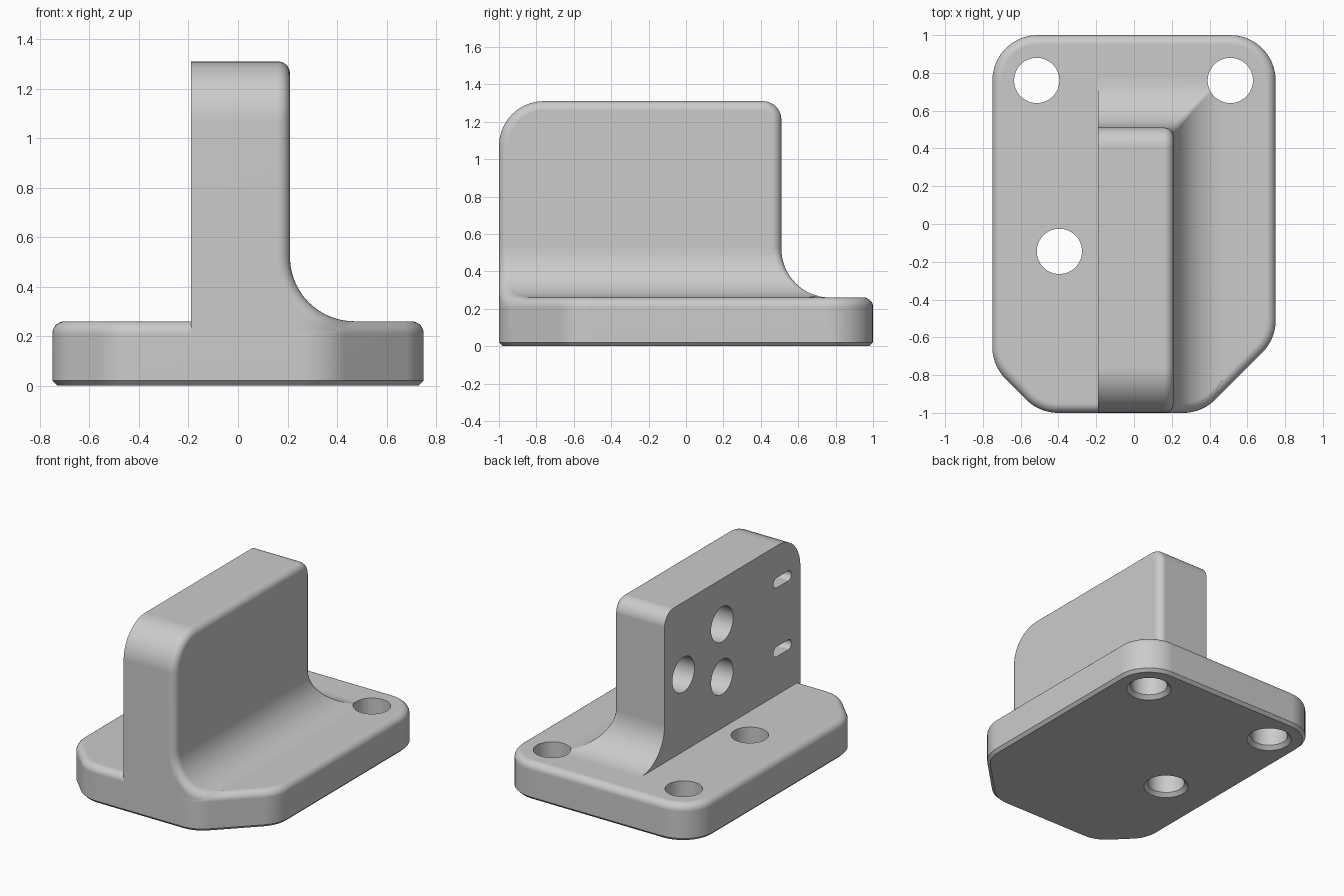
import bpy, bmesh
from math import sin, cos, pi, sqrt, atan2, copysign
from mathutils import Vector

cube = bpy.data.objects.get("Cube")
if cube:
    bpy.data.objects.remove(cube, do_unlink=True)

grey = bpy.data.materials.new("light_grey")
grey.use_nodes = True
GREY = (0.6, 0.6, 0.6, 1)
grey.diffuse_color = GREY
grey.node_tree.nodes["Principled BSDF"].inputs["Base Color"].default_value = GREY

# Shared dimensions
EDGE = 0.05                        # rounded edge radius
CORNER = 0.24                      # plan corner radius
FLARE = 0.26                       # fillet radius at the foot of the wall
LEFT, RIGHT = -0.19, 0.21          # wall thickness in x
FRONT, BACK = -1.0, 0.51           # wall length in y
BASE_TOP = 0.26
FOOT = BASE_TOP + FLARE            # height where the fillet meets the wall
TOP = 1.31
STEPS = 7
QUARTER = [pi / 2 * i / STEPS for i in range(STEPS + 1)]


def loft(name, rings):
    """Closed solid through rings of equal point count."""
    bm = bmesh.new()
    loops = [[bm.verts.new(p) for p in ring] for ring in rings]
    n = len(loops[0])
    for a, b in zip(loops, loops[1:]):
        for i in range(n):
            j = (i + 1) % n
            bm.faces.new((a[i], a[j], b[j], b[i]))
    bm.faces.new(loops[0])
    bm.faces.new(loops[-1])
    bmesh.ops.remove_doubles(bm, verts=bm.verts, dist=1e-5)
    bmesh.ops.recalc_face_normals(bm, faces=bm.faces)
    mesh = bpy.data.meshes.new(name)
    bm.to_mesh(mesh)
    bm.free()
    mesh.materials.append(grey)
    obj = bpy.data.objects.new(name, mesh)
    bpy.context.collection.objects.link(obj)
    return obj


def arc(cx, cy, r, start, end, steps=10):
    angles = [start + (end - start) * i / steps for i in range(steps + 1)]
    return [(cx + r * cos(a), cy + r * sin(a)) for a in angles]


def rounded(poly, inset):
    """Counter-clockwise polygon with rounded corners, moved inward."""
    out = []
    for i, p in enumerate(poly):
        v, prev, nxt = Vector(p), Vector(poly[i - 1]), Vector(poly[(i + 1) % len(poly)])
        d1, d2 = (v - prev).normalized(), (nxt - v).normalized()
        n1, n2 = Vector((d1.y, -d1.x)), Vector((d2.y, -d2.x))
        c = v - (n1 + n2) * (CORNER / (1 + n1.dot(n2)))
        a1, a2 = atan2(n1.y, n1.x), atan2(n2.y, n2.x)
        if a2 < a1:
            a2 += 2 * pi
        out += arc(c.x, c.y, CORNER - inset, a1, a2)
    return out


# Base plate: chamfered below, rounded above
outline = [(0.75, -0.61), (0.75, 1), (-0.75, 1), (-0.75, -0.75), (-0.5, -1), (0.36, -1)]
levels = [(0, 0.02), (0.02, 0)]
levels += [(BASE_TOP - EDGE + EDGE * sin(a), EDGE * (1 - cos(a))) for a in QUARTER]
base = loft("base_plate", [[(x, y, z) for x, y in rounded(outline, t)] for z, t in levels])

# Upright wall: side profile, shrinking over the rounded right edge


def wall_profile(t):
    pts = [(FRONT + t, FOOT)]
    pts += arc(FRONT + CORNER, TOP - CORNER, CORNER - t, pi, pi / 2)
    pts += arc(BACK - 0.1, TOP - 0.1, 0.1 - t, pi / 2, 0)
    return pts + [(BACK - t, FOOT)]


slices = [(LEFT, 0)]
slices += [(RIGHT - EDGE * (1 - sin(a)), EDGE * (1 - cos(a))) for a in QUARTER]
wall = loft("upright_wall", [[(x, y, z) for y, z in wall_profile(t)] for x, t in slices])

# Flared foot of the wall: stacked horizontal slices


def flare_x(z, e):
    """Right surface at height z, sunk inward by e."""
    return RIGHT + FLARE - sqrt(max(0, (FLARE + e) ** 2 - (FOOT - z) ** 2))


def front_y(x, t):
    """Front outline at x, moved inward by t."""
    r, cx = CORNER - t, 0.26
    if x <= cx:
        return FRONT + t
    if x <= cx + r * sin(pi / 4):
        return FRONT + CORNER - sqrt(r * r - (x - cx) ** 2)
    return x - 1.36 + t * sqrt(2)


def foot_slice(z):
    pts = [(LEFT, FRONT)]
    x0, x1 = 0.1, flare_x(z, EDGE)
    for j in range(8):
        x = x0 + (x1 - x0) * j / 8
        pts.append((x, front_y(x, 0)))
    for a in QUARTER:
        x = flare_x(z, EDGE * (1 - sin(a)))
        pts.append((x, front_y(x, EDGE * (1 - cos(a)))))
    k = EDGE * min(1, max(0.02, (z - BASE_TOP) / FLARE))
    for a in QUARTER:
        y = BACK - RIGHT + flare_x(z, k * (1 - sin(a)))
        pts.append((flare_x(z, k * (1 - cos(a))), y))
    pts.append((LEFT, BACK - RIGHT + flare_x(z, 0)))
    return [(x, y, z) for x, y in pts]


heights = [BASE_TOP - EDGE * f for f in (1, 0.8, 0.5, 0.2)]
heights += [FOOT - FLARE * cos(pi / 2 * i / 16) for i in range(17)]
foot = loft("flared_foot", [foot_slice(z) for z in heights])

# Hole cutters


def circle(cx, cy, r, stretch=0.0):
    pts = []
    for i in range(40):
        a = 2 * pi * (i + 0.5) / 40
        pts.append((cx + r * cos(a) + copysign(stretch, cos(a)), cy + r * sin(a)))
    return pts


def side_cutter(y, z, r, depth, stretch=0.0):
    ring = circle(y, z, r, stretch)
    return loft("hole_cutter", [[(x, p, q) for p, q in ring] for x in (LEFT - 0.1, LEFT + depth)])


def bolt_cutter(x, y):
    rings = [(-0.01, 0.155), (0.025, 0.12), (0.5, 0.12)]
    return loft("hole_cutter", [[(p, q, z) for p, q in circle(x, y, r)] for z, r in rings])


bolts = [bolt_cutter(x, y) for x, y in ((-0.515, 0.76), (0.51, 0.76), (-0.395, -0.145))]
sides = [side_cutter(y, z, 0.123, 0.3) for y, z in ((-0.13, 0.99), (0.3, 0.8), (-0.13, 0.62))]
sides += [side_cutter(-0.8, z, 0.035, 0.22, 0.065) for z in (1.05, 0.565)]


def cut(obj, cutters):
    for c in cutters:
        m = obj.modifiers.new("cut", "BOOLEAN")
        m.operation, m.solver, m.object = "DIFFERENCE", "EXACT", c
    graph = bpy.context.evaluated_depsgraph_get()
    mesh = bpy.data.meshes.new_from_object(obj.evaluated_get(graph))
    obj.modifiers.clear()
    obj.data = mesh


cut(base, bolts)
cut(wall, sides)
cut(foot, [bolts[1], sides[2]])
for c in bolts + sides:
    bpy.data.objects.remove(c, do_unlink=True)

# Smooth shading on the rounded edges
for obj in (base, wall, foot):
    bpy.ops.object.select_all(action="DESELECT")
    obj.select_set(True)
    bpy.context.view_layer.objects.active = obj
    bpy.ops.object.shade_smooth_by_angle(angle=pi / 6)
    weighted = obj.modifiers.new("even_shading", "WEIGHTED_NORMAL")
    weighted.keep_sharp = True
